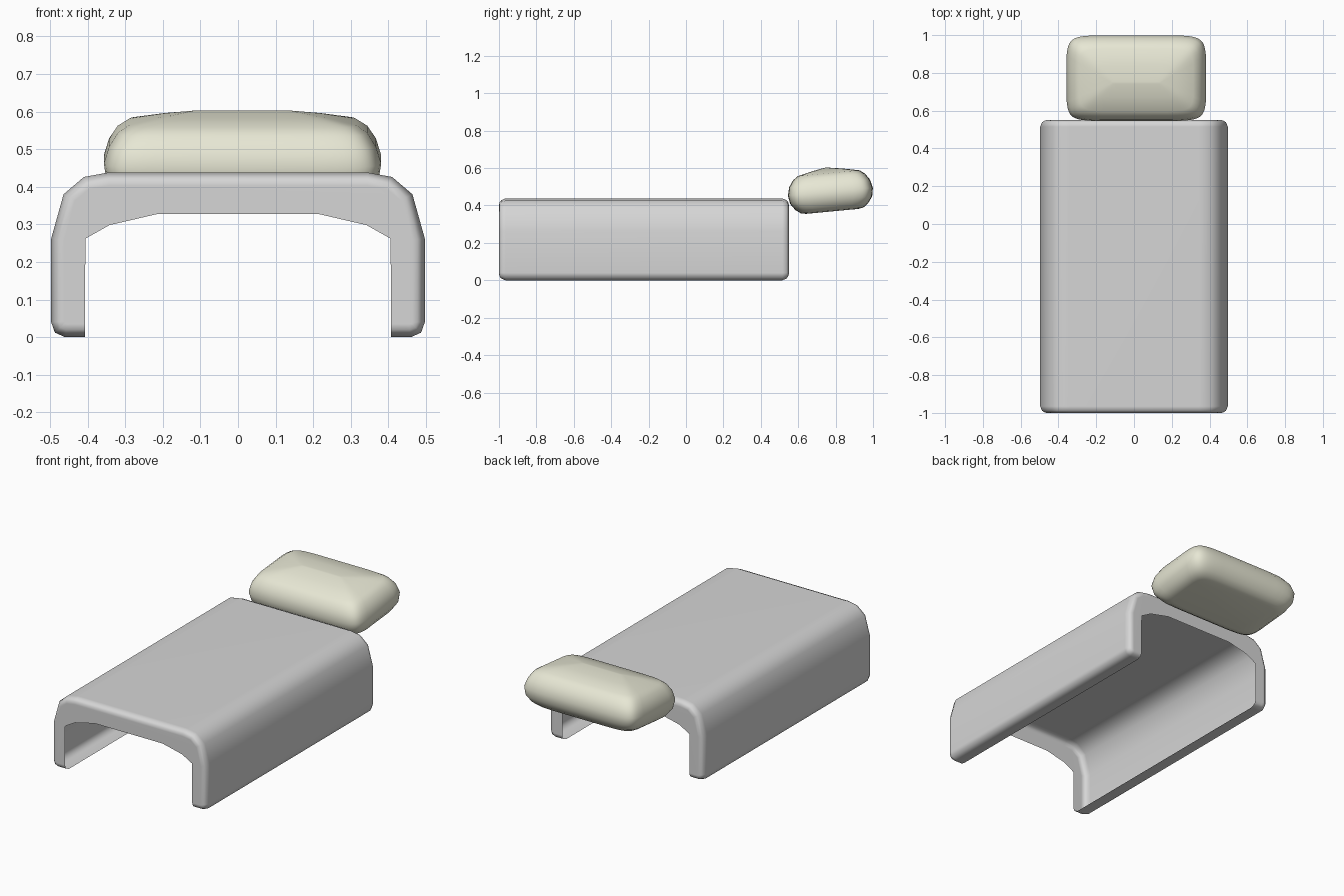
import bpy, bmesh, math
from mathutils import Vector, Matrix

cube = bpy.data.objects.get("Cube")
if cube:
    bpy.data.objects.remove(cube, do_unlink=True)


def material(name, colour):
    m = bpy.data.materials.new(name)
    m.use_nodes = True
    m.diffuse_color = (*colour, 1)
    m.node_tree.nodes["Principled BSDF"].inputs["Base Color"].default_value = (*colour, 1)
    return m


def loft(name, rings, skinned, mat, angle):
    """Cap the first and last ring and skin the first few sides between rings."""
    bm = bmesh.new()
    rows = [[bm.verts.new(p) for p in ring] for ring in rings]
    n = len(rows[0])
    for a, b in zip(rows, rows[1:]):
        for i in range(skinned):
            j = (i + 1) % n
            bm.faces.new((a[i], a[j], b[j], b[i]))
    bm.faces.new(rows[0])
    bm.faces.new(rows[-1])
    loose = [v for v in bm.verts if not v.link_faces]
    bmesh.ops.delete(bm, geom=loose, context='VERTS')
    bmesh.ops.recalc_face_normals(bm, faces=bm.faces)
    me = bpy.data.meshes.new(name)
    bm.to_mesh(me)
    bm.free()
    ob = bpy.data.objects.new(name, me)
    bpy.context.collection.objects.link(ob)
    me.materials.append(mat)
    bpy.ops.object.select_all(action='DESELECT')
    ob.select_set(True)
    bpy.context.view_layer.objects.active = ob
    bpy.ops.object.shade_smooth_by_angle(angle=math.radians(angle))
    return ob


grey = material("blanket grey", (0.67, 0.67, 0.67))
cream = material("pillow cream", (0.8, 0.8, 0.66))

# Blanket: hollow arched shell with rounded ends, turned-in hems and end rims
half_outer = [(0.407, 0), (0.46, 0), (0.487, 0.012), (0.497, 0.04), (0.497, 0.262),
              (0.464, 0.38), (0.41, 0.426), (0.345, 0.438)]
half_inner = [(0.406, 0.262), (0.342, 0.298), (0.217, 0.327)]


def mirror(half):
    return [Vector(p) for p in half] + [Vector((-x, z)) for x, z in reversed(half)]


outer, inner = mirror(half_outer), mirror(half_inner)


def section(y, inset):
    pts = []
    for i, p in enumerate(outer):
        d = outer[min(i + 1, len(outer) - 1)] - outer[max(i - 1, 0)]
        q = p + Vector((-d.y, d.x)).normalized() * inset
        # the inner hem corner only lifts
        if i in (0, len(outer) - 1):
            q = Vector((p.x, inset))
        pts.append((q.x, y, q.y))
    return pts + [(p.x, y, p.y) for p in reversed(inner)]


ends = [(0, 0.035), (0.004, 0.02), (0.012, 0.01), (0.035, 0)]
stations = [(-1 + d, i) for d, i in ends] + [(0.55 - d, i) for d, i in reversed(ends)]
blanket = loft("blanket", [section(y, i) for y, i in stations], len(outer) - 1, grey, 55)
weighted = blanket.modifiers.new("even shading", 'WEIGHTED_NORMAL')
weighted.keep_sharp = True

# Pillow: stacked rounded outlines, flat below and peaked above, slightly tilted
# each layer: height, half width, half depth, depth offset
layers = [(-0.105, 0.28, 0.14, 0), (-0.1, 0.31, 0.168, 0), (-0.08, 0.338, 0.195, 0),
          (-0.045, 0.362, 0.22, 0), (0, 0.369, 0.228, 0), (0.045, 0.355, 0.217, 0),
          (0.08, 0.332, 0.193, 0), (0.1, 0.302, 0.166, 0), (0.118, 0.215, 0.083, -0.006),
          (0.131, 0.13, 0.006, -0.012)]
tilt = Matrix.Translation((0.012, 0.772, 0.473)) @ Matrix.Rotation(math.radians(5.4), 4, 'X')
count = 48


def outline(z, hx, hy, shift, power=0.22):
    ring = []
    for k in range(count):
        a = math.tau * (k + 0.5) / count
        u, v = (math.copysign(abs(t) ** power, t) for t in (math.cos(a), math.sin(a)))
        # sides bulge slightly at their middles
        ring.append(tilt @ Vector((u * hx * (1.015 - 0.05 * v * v),
                                   v * hy * (1.01 - 0.03 * u * u) + shift, z)))
    return ring


loft("pillow", [outline(*layer) for layer in layers], count, cream, 60)
